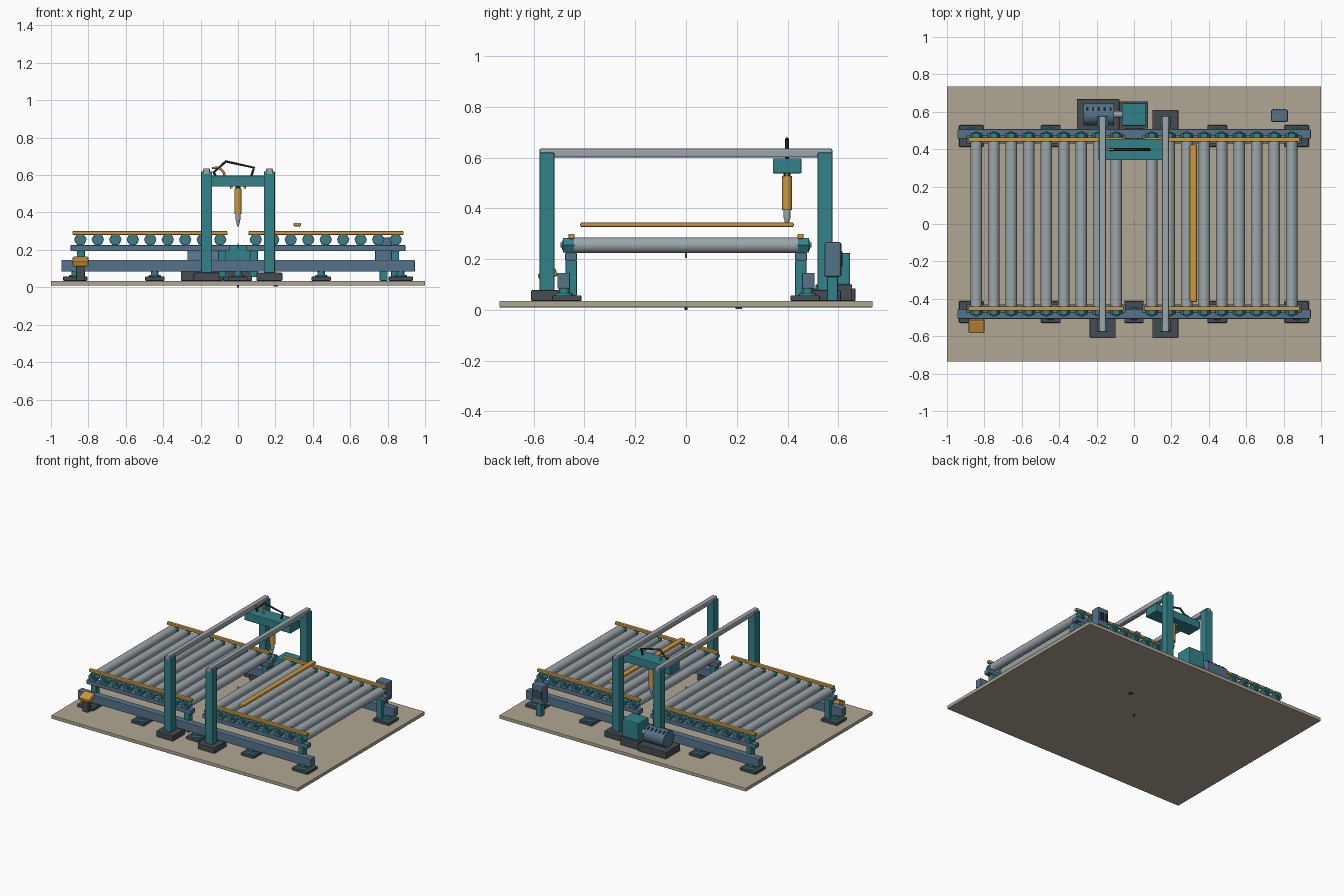
import bpy, bmesh, math
from mathutils import Vector

if "Cube" in bpy.data.objects:
    bpy.data.objects.remove(bpy.data.objects["Cube"])


def mat(name, r, g, b):
    m = bpy.data.materials.new(name)
    lin = [((c / 255 + 0.055) / 1.055) ** 2.4 for c in (r, g, b)]
    m.diffuse_color = (*lin, 1)
    m.use_nodes = True
    m.node_tree.nodes["Principled BSDF"].inputs["Base Color"].default_value = m.diffuse_color
    return m


TEAL = mat("teal paint", 50, 130, 138)
BLUE = mat("slate blue paint", 86, 114, 138)
GREY = mat("roller steel", 156, 166, 171)
DARK = mat("dark iron", 70, 76, 82)
GOLD = mat("amber paint", 208, 152, 60)
SAND = mat("sand floor", 176, 166, 147)
BLACK = mat("black rubber", 34, 38, 42)


def finish(bm, name, material, bevel=0.0):
    me = bpy.data.meshes.new(name)
    bmesh.ops.recalc_face_normals(bm, faces=bm.faces)
    bm.to_mesh(me)
    bm.free()
    ob = bpy.data.objects.new(name, me)
    bpy.context.collection.objects.link(ob)
    me.materials.append(material)
    if bevel:
        mod = ob.modifiers.new("edge", 'BEVEL')
        mod.width = bevel
        mod.segments = 2
    return ob


def box(name, x0, x1, y0, y1, z0, z1, material, bevel=0.004):
    x0, x1 = sorted((x0, x1))
    y0, y1 = sorted((y0, y1))
    bm = bmesh.new()
    bmesh.ops.create_cube(bm, size=1)
    for v in bm.verts:
        v.co = Vector((x0 if v.co.x < 0 else x1, y0 if v.co.y < 0 else y1,
                       z0 if v.co.z < 0 else z1))
    return finish(bm, name, material, bevel)


def rod(name, a, b, r, material, sides=24, r2=None, smooth=True):
    a, b = Vector(a), Vector(b)
    bm = bmesh.new()
    bmesh.ops.create_cone(bm, cap_ends=True, segments=sides, radius1=r,
                          radius2=r if r2 is None else r2, depth=(b - a).length)
    bm.transform(Vector((0, 0, 1)).rotation_difference(b - a).to_matrix().to_4x4())
    bmesh.ops.translate(bm, verts=bm.verts, vec=(a + b) / 2)
    for f in bm.faces:
        f.smooth = smooth and len(f.verts) == 4
    return finish(bm, name, material)


def tube(name, pts, r, material):
    cu = bpy.data.curves.new(name, 'CURVE')
    cu.dimensions = '3D'
    cu.bevel_depth = r
    cu.bevel_resolution = 2
    cu.use_fill_caps = True
    sp = cu.splines.new('POLY')
    sp.points.add(len(pts) - 1)
    for p, q in zip(sp.points, pts):
        p.co = (*q, 1)
    ob = bpy.data.objects.new(name, cu)
    bpy.context.collection.objects.link(ob)
    cu.materials.append(material)


# floor slab and its small fixings
box("floor_slab", -1, 1, -0.735, 0.735, 0.01, 0.035, SAND, 0.003)
rod("floor_pin", (0, 0, 0), (0, 0, 0.012), 0.006, BLACK, 12)
box("floor_clip", 0.19, 0.215, 0.195, 0.22, 0.004, 0.012, DARK, 0)
rod("center_marker", (0, 0, 0.205), (0, 0, 0.235), 0.004, TEAL, 12)

# conveyor frames, mirrored front/back
for sy, side in ((-1, "front"), (1, "back")):
    box(f"{side}_lower_beam", -0.945, 0.945, sy * 0.457, sy * 0.507, 0.084, 0.146, BLUE)
    for px in (-0.87, -0.445, 0, 0.445, 0.87):
        w = 0.065 if abs(px) > 0.5 else 0.052
        box(f"{side}_foot_pad", px - w, px + w, sy * 0.412, sy * 0.528, 0.035, 0.057, DARK)
        rod(f"{side}_foot_collar", (px, sy * 0.48, 0.055), (px, sy * 0.48, 0.066),
            0.036, TEAL, 16, 0.03)
        rod(f"{side}_foot", (px, sy * 0.48, 0.064), (px, sy * 0.48, 0.088), 0.02, TEAL, 16)
    for sx in (-1, 1):
        box(f"{side}_upper_rail", sx * 0.045, sx * 0.895, sy * 0.43, sy * 0.476,
            0.194, 0.226, BLUE)
        box(f"{side}_guide_rail", sx * 0.055, sx * 0.885, sy * 0.44, sy * 0.463,
            0.28, 0.3, GOLD)
        for lx in (0.84, 0.085):
            box(f"{side}_leg", sx * (lx - 0.021), sx * (lx + 0.021), sy * 0.43, sy * 0.475,
                0.055, 0.196, TEAL)

# rollers with bearings
for sx in (-1, 1):
    for i in range(9):
        x = sx * (0.095 + i * 0.0935)
        rod("roller", (x, -0.441, 0.255), (x, 0.441, 0.255), 0.031, GREY, 28)
        for sy in (-1, 1):
            b = rod("bearing", (x, sy * 0.44, 0.255), (x, sy * 0.484, 0.255), 0.033,
                    TEAL, 6, smooth=False)
            # put hexagon corners to the left and right
            c = Vector((x, 0, 0.255))
            far = max((v.co.x - x) for v in b.data.vertices)
            if far < 0.032:
                for v in b.data.vertices:
                    d = v.co - c
                    v.co = Vector((x + d.z, v.co.y, 0.255 + d.x))
                b.data.flip_normals()
            rod("bearing_ring", (x, sy * 0.482, 0.255), (x, sy * 0.488, 0.255), 0.019, BLUE, 16)
            rod("shaft_end", (x, sy * 0.484, 0.255), (x, sy * 0.495, 0.255), 0.01, TEAL, 12)

# gantry posts, base plates and overhead beams
for sx in (-1, 1):
    gx = sx * 0.168
    for sy in (-1, 1):
        box("gantry_base", gx - 0.069, gx + 0.069, sy * 0.47, sy * 0.61, 0.035, 0.078, DARK)
        box("gantry_post", gx - 0.029, gx + 0.029, sy * 0.519, sy * 0.577, 0.076, 0.62, TEAL)
    box("overhead_beam", gx - 0.018, gx + 0.018, -0.578, 0.577, 0.6, 0.636, GREY, 0.007)

# crosshead and dispensing tool
ty = 0.398
box("crosshead", -0.19, 0.187, 0.342, 0.455, 0.538, 0.597, TEAL)
rod("tool_neck", (0, ty, 0.522), (0, ty, 0.542), 0.014, BLACK, 16)
rod("tool_body", (0, ty, 0.393), (0, ty, 0.528), 0.02, GOLD, 24)
rod("tool_nozzle", (0, ty, 0.36), (0, ty, 0.395), 0.014, GREY, 20)
rod("tool_tip", (0, ty, 0.326), (0, ty, 0.362), 0.005, GREY, 20, 0.012)
for sx in (-1, 1):
    rod("tool_bolt", (sx * 0.035, ty, 0.528), (sx * 0.035, ty, 0.54), 0.007, GOLD, 10)
tube("cable", [(-0.12, ty, 0.597), (-0.13, ty, 0.615), (-0.065, ty, 0.673),
               (0.085, ty, 0.64), (0.072, ty, 0.595)], 0.007, BLACK)
tube("air_hose", [(-0.14, ty, 0.637), (-0.11, ty, 0.64), (-0.09, ty, 0.63),
                  (-0.075, ty, 0.613), (-0.072, ty, 0.597)], 0.006, GOLD)

# transfer bar above the rollers
box("transfer_bar", 0.297, 0.337, -0.417, 0.425, 0.326, 0.345, GOLD, 0.007)

# drive motor and gearbox
box("motor_base", -0.305, -0.078, 0.5, 0.668, 0.035, 0.085, DARK)
box("gearbox_base", -0.08, 0.075, 0.51, 0.655, 0.035, 0.1, DARK)
my, mz, mr = 0.586, 0.143, 0.06
rod("motor_body", (-0.27, my, mz), (-0.107, my, mz), mr, BLUE, 28)
rod("motor_shaft", (-0.11, my, mz), (-0.06, my, mz), 0.017, GREY, 16)
box("gearbox", -0.065, 0.065, 0.525, 0.647, 0.098, 0.225, TEAL, 0.006)
for i in range(5):
    x = -0.25 + i * 0.031
    a = math.radians(62)
    slot = box("motor_vent", -0.006, 0.006, -0.012, 0.012, -0.003, 0.003, BLACK, 0)
    slot.location = (x, my + mr * math.cos(a), mz + mr * math.sin(a))
    slot.rotation_euler.x = a - math.pi / 2

# control cabinet on its post
box("cabinet_post", 0.757, 0.8, 0.556, 0.598, 0.035, 0.14, TEAL)
box("control_cabinet", 0.733, 0.823, 0.545, 0.612, 0.13, 0.267, BLUE, 0.008)
for i in range(5):
    x = 0.746 + i * 0.016
    box("cabinet_vent", x - 0.004, x + 0.004, 0.61, 0.616, 0.17, 0.23, BLACK, 0)

# tilted operator console on a dark stand
box("console_stand", -0.865, -0.82, -0.565, -0.525, 0.035, 0.125, DARK)
console = box("operator_console", -0.042, 0.042, -0.037, 0.037, -0.016, 0.016, GOLD, 0.006)
console.location = (-0.842, -0.545, 0.138)
console.rotation_euler.x = math.radians(20)
